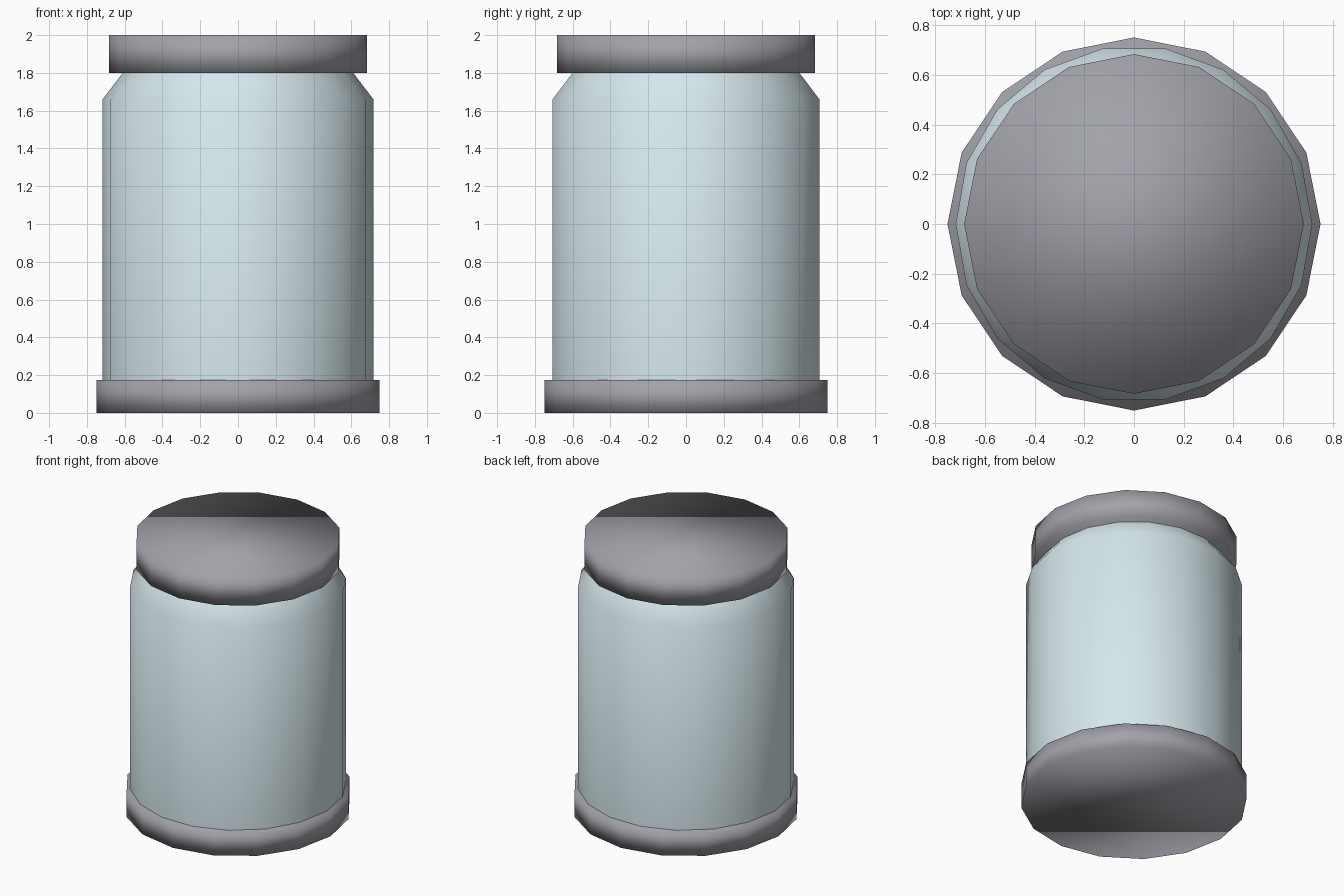
import bpy
import bmesh
from math import cos, sin, tau

if "Cube" in bpy.data.objects:
    bpy.data.objects.remove(bpy.data.objects["Cube"])


def material(name, rgb):
    mat = bpy.data.materials.new(name)
    mat.diffuse_color = (*rgb, 1.0)
    mat.use_nodes = True
    mat.node_tree.nodes["Principled BSDF"].inputs["Base Color"].default_value = mat.diffuse_color
    return mat


def lathe(name, profile, sides, mat, capped):
    """Spin (radius, height) points around z, fully smooth shaded."""
    bm = bmesh.new()
    rings = [[bm.verts.new((r * cos(tau * i / sides), r * sin(tau * i / sides), z))
              for i in range(sides)] for r, z in profile]
    for low, high in zip(rings, rings[1:]):
        for i in range(sides):
            j = (i + 1) % sides
            bm.faces.new((low[i], low[j], high[j], high[i]))
    if capped:
        bm.faces.new(rings[0][::-1])
        bm.faces.new(rings[-1])
    for face in bm.faces:
        face.smooth = True
    mesh = bpy.data.meshes.new(name)
    bm.to_mesh(mesh)
    bm.free()
    obj = bpy.data.objects.new(name, mesh)
    mesh.materials.append(mat)
    bpy.context.collection.objects.link(obj)
    return obj


metal = material("grey_metal", (0.36, 0.36, 0.40))
glass = material("pale_glass", (0.67, 0.80, 0.84))

# Base disc and lid: 16-sided drums
lathe("base", [(0.75, 0.0), (0.75, 0.175)], 16, metal, True)
lathe("lid", [(0.683, 1.80), (0.683, 2.0)], 16, metal, True)

# Jar body: 18-sided tube with a sloped shoulder, closed by base and lid
lathe("jar_body", [(0.717, 0.17), (0.717, 1.66), (0.61, 1.80)], 18, glass, False)
